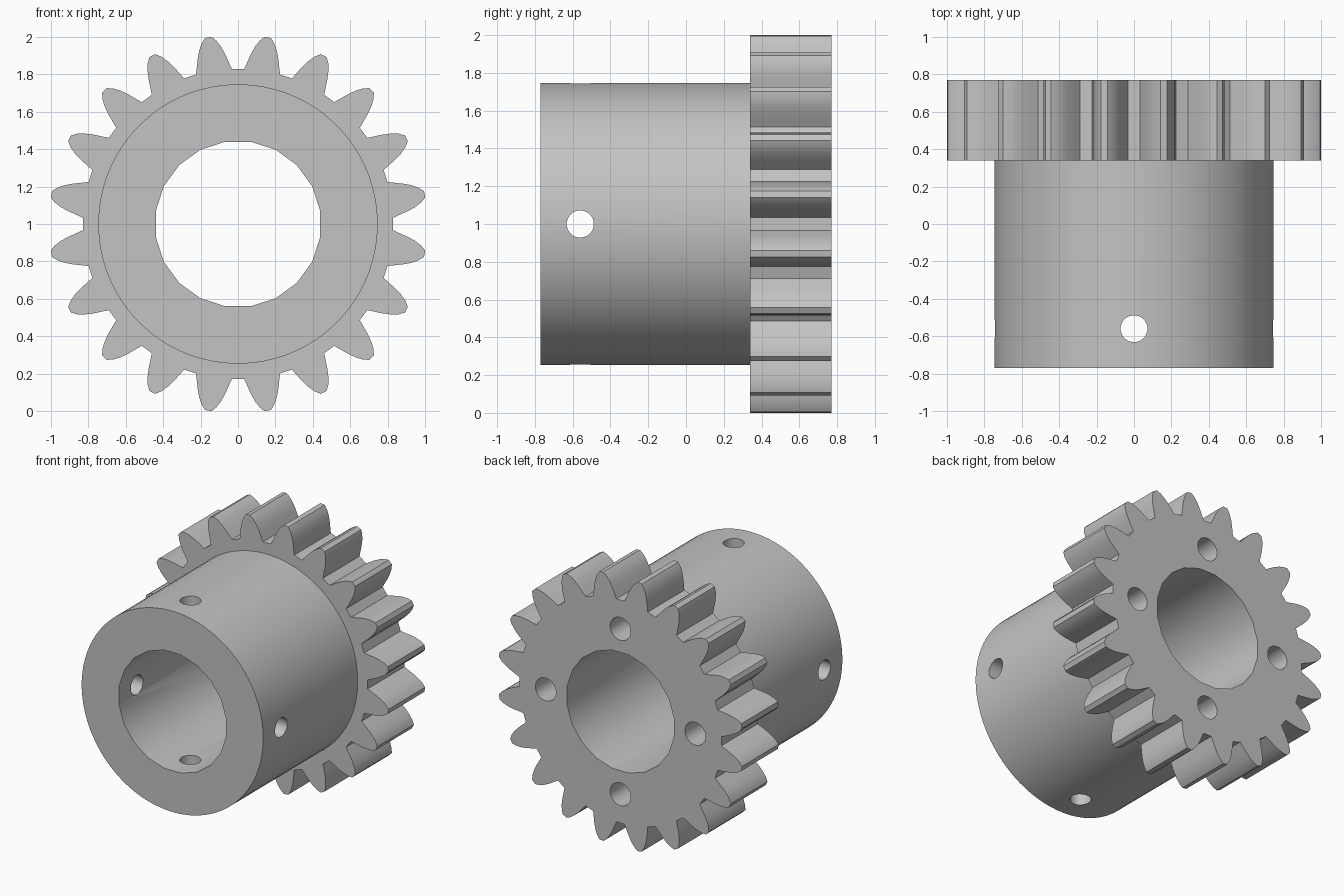
import bpy, bmesh, math
from mathutils import Matrix, Vector

if "Cube" in bpy.data.objects:
    bpy.data.objects.remove(bpy.data.objects["Cube"], do_unlink=True)

AXIS_Z = 1.0
FRONT, SHOULDER, BACK = -0.77, 0.34, 0.77
TEETH = 20

metal = bpy.data.materials.new("grey metal")
metal.use_nodes = True
metal.diffuse_color = (0.55, 0.55, 0.55, 1)
metal.node_tree.nodes["Principled BSDF"].inputs["Base Color"].default_value = (0.55, 0.55, 0.55, 1)


def circle(radius, sides, cx=0.0, cz=0.0):
    """Points of a regular polygon with flats on the axes."""
    turns = [2 * math.pi * (i + 0.5) / sides for i in range(sides)]
    return [(cx + radius * math.cos(t), cz + radius * math.sin(t)) for t in turns]


def prism(name, points, y0, y1, turn=None):
    """Extrude an x-z outline along y, optionally turned, about the gear axis."""
    bm = bmesh.new()
    face = bm.faces.new([bm.verts.new((x, y0, z)) for x, z in points])
    out = bmesh.ops.extrude_face_region(bm, geom=[face])
    moved = [v for v in out["geom"] if isinstance(v, bmesh.types.BMVert)]
    bmesh.ops.translate(bm, verts=moved, vec=(0, y1 - y0, 0))
    if turn:
        bmesh.ops.transform(bm, matrix=turn, verts=bm.verts)
    bmesh.ops.translate(bm, verts=bm.verts, vec=(0, 0, AXIS_Z))
    bmesh.ops.recalc_face_normals(bm, faces=bm.faces)
    mesh = bpy.data.meshes.new(name)
    bm.to_mesh(mesh)
    bm.free()
    obj = bpy.data.objects.new(name, mesh)
    bpy.context.collection.objects.link(obj)
    return obj


def cut(obj, cutters):
    """Subtract the cutters, bake the result and delete them."""
    for cutter in cutters:
        cutter.hide_render = True
        mod = obj.modifiers.new("cut", "BOOLEAN")
        mod.operation = "DIFFERENCE"
        mod.solver = "EXACT"
        mod.object = cutter
    bpy.context.view_layer.update()
    graph = bpy.context.evaluated_depsgraph_get()
    mesh = bpy.data.meshes.new_from_object(obj.evaluated_get(graph))
    obj.modifiers.clear()
    obj.data = mesh
    for cutter in cutters:
        bpy.data.objects.remove(cutter, do_unlink=True)


def finish(obj):
    obj.data.materials.clear()
    obj.data.materials.append(metal)
    bpy.ops.object.select_all(action="DESELECT")
    obj.select_set(True)
    bpy.context.view_layer.objects.active = obj
    bpy.ops.object.shade_smooth_by_angle(angle=math.radians(25))


def bore():
    return prism("bore_cutter", circle(0.445, 20), FRONT - 0.1, BACK + 0.1)


# Toothed wheel: one flank (radius, half angle in degrees), mirrored and repeated
flank = [(0.83, 6.7), (0.87, 5.65), (0.91, 4.7), (0.95, 3.6), (0.985, 2.35), (1.01, 1.0)]
tooth = [(r, -a) for r, a in flank] + [(r, a) for r, a in reversed(flank)]
outline = []
for i in range(TEETH):
    for r, a in tooth:
        t = math.radians(360 / TEETH * (i + 0.5) + a)
        outline.append((r * math.cos(t), r * math.sin(t)))
gear = prism("gear_wheel", outline, SHOULDER, BACK)

# Four blind holes in the back face, closed by the end of the hub
holes = []
for i in range(4):
    t = math.pi / 2 * i
    ring = circle(0.085, 24, 0.615 * math.cos(t), 0.615 * math.sin(t))
    holes.append(prism("back_hole_cutter", ring, SHOULDER - 0.1, BACK + 0.1))
cut(gear, [bore()] + holes)
finish(gear)

# Hub sleeve with set-screw holes crossing it sideways and vertically
hub = prism("hub_sleeve", circle(0.747, 80), FRONT, SHOULDER)
screws = []
for axis in ("X", "Z"):
    turn = Matrix.Translation(Vector((0, -0.56, 0))) @ Matrix.Rotation(math.pi / 2, 4, "Z" if axis == "X" else "X")
    screws.append(prism("screw_hole_cutter", circle(0.072, 24), -1, 1, turn))
cut(hub, [bore()] + screws)
finish(hub)
